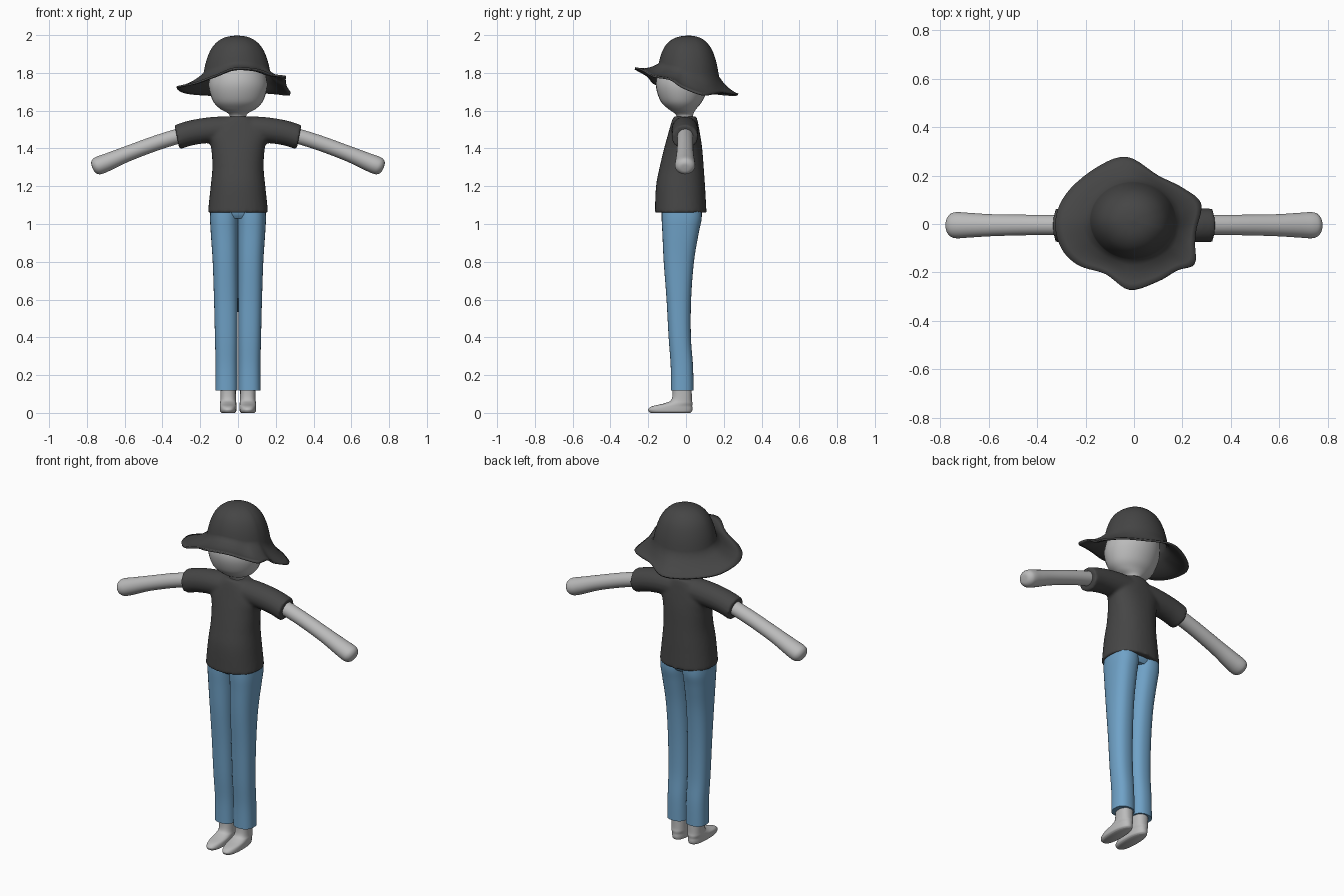
import bpy, bmesh, math
from mathutils import Vector

if "Cube" in bpy.data.objects:
    bpy.data.objects.remove(bpy.data.objects["Cube"])


def material(name, rgb):
    m = bpy.data.materials.new(name)
    m.diffuse_color = (*rgb, 1)
    m.use_nodes = True
    m.node_tree.nodes["Principled BSDF"].inputs["Base Color"].default_value = m.diffuse_color
    return m


SKIN = material("light grey skin", (0.50, 0.50, 0.50))
DARK = material("charcoal cloth", (0.06, 0.06, 0.06))
DENIM = material("blue denim", (0.16, 0.36, 0.57))


def spline(points, steps, closed=False):
    """Catmull-Rom curve through tuples of any length."""
    n = len(points)
    pick = (lambda i: points[i % n]) if closed else (lambda i: points[max(0, min(n - 1, i))])
    out = []
    for i in range(n if closed else n - 1):
        quads = list(zip(pick(i - 1), pick(i), pick(i + 1), pick(i + 2)))
        for s in range(steps):
            t = s / steps
            out.append(tuple(0.5 * (2 * b + (c - a) * t + (2 * a - 5 * b + 4 * c - d) * t * t
                                    + (3 * b - a - 3 * c + d) * t ** 3) for a, b, c, d in quads))
    if not closed:
        out.append(tuple(points[-1]))
    return out


def skin_rings(bm, rings, caps=True):
    rows = [[bm.verts.new(p) for p in ring] for ring in rings]
    n = len(rows[0])
    for lo, hi in zip(rows, rows[1:]):
        for k in range(n):
            bm.faces.new((lo[k], lo[(k + 1) % n], hi[(k + 1) % n], hi[k]))
    if caps:
        bm.faces.new(rows[0])
        bm.faces.new(rows[-1])


def add_loft(bm, stations, steps=5, sides=32, power=1.0):
    """Station: x, y, z, radius in the xz plane, radius in y, tilt in degrees."""
    rings = []
    sup = lambda v: math.copysign(abs(v) ** power, v)
    for x, y, z, a, b, tilt in spline(stations, steps):
        t = math.radians(tilt)
        ring = []
        for k in range(sides):
            ang = math.tau * k / sides
            u, v = a * sup(math.cos(ang)), b * sup(math.sin(ang))
            ring.append((x + u * math.cos(t), y + v, z + u * math.sin(t)))
        rings.append(ring)
    skin_rings(bm, rings)


def finish(name, bm, mat, mirror=False):
    bmesh.ops.recalc_face_normals(bm, faces=bm.faces)
    me = bpy.data.meshes.new(name)
    bm.to_mesh(me)
    bm.free()
    me.materials.append(mat)
    me.shade_smooth()
    me.set_sharp_from_angle(angle=math.radians(50))
    ob = bpy.data.objects.new(name, me)
    bpy.context.collection.objects.link(ob)
    if mirror:
        ob.modifiers.new("mirror", 'MIRROR').use_mirror_merge = False
    return ob


def loft(name, mat, stations, mirror=False, **kw):
    bm = bmesh.new()
    add_loft(bm, stations, **kw)
    return finish(name, bm, mat, mirror)


# Head and neck in one turned shape
loft("head", SKIN, [
    (0, -0.005, 1.50, .045, .045, 0), (0, -0.005, 1.56, .042, .042, 0),
    (0, -0.010, 1.585, .052, .050, 0), (0, -0.020, 1.61, .095, .075, 0),
    (0, -0.024, 1.65, .132, .110, 0), (0, -0.020, 1.72, .154, .138, 0),
    (0, -0.012, 1.78, .150, .142, 0), (0, 0, 1.85, .128, .122, 0),
    (0, 0.005, 1.91, .080, .080, 0), (0, 0.005, 1.94, .010, .010, 0)])

# Arms with rounded ends
loft("arm", SKIN, [
    (.26, -.004, 1.482, .040, .042, 70), (.42, -.004, 1.433, .040, .042, 69),
    (.58, -.005, 1.374, .041, .045, 68), (.68, -.005, 1.332, .046, .051, 67),
    (.73, -.005, 1.312, .048, .054, 67), (.753, -.005, 1.303, .043, .048, 67),
    (.767, -.005, 1.297, .027, .030, 67), (.770, -.005, 1.296, .003, .003, 67)], True)

# Feet: soles narrowing upward into ankles
loft("foot", SKIN, [
    (.052, -.083, .000, .034, .105, 0), (.052, -.083, .007, .042, .114, 0),
    (.052, -.083, .020, .044, .117, 0), (.052, -.072, .036, .044, .105, 0),
    (.052, -.038, .052, .043, .072, 0), (.052, -.022, .075, .041, .053, 0),
    (.053, -.020, .150, .041, .050, 0)], True, power=0.85)

# Trouser legs
loft("trouser_leg", DENIM, [
    (.061, -.020, .118, .059, .060, 0), (.061, -.022, .25, .058, .059, 0),
    (.062, -.033, .40, .060, .059, 0), (.064, -.038, .60, .063, .065, 0),
    (.067, -.038, .80, .067, .080, 0), (.071, -.029, .95, .073, .096, 0),
    (.072, -.023, 1.03, .076, .106, 0), (.070, -.023, 1.10, .074, .105, 0)],
    True, power=0.85)
# Hip band bridging both legs
loft("trouser_hips", DENIM, [
    (0, -.022, 1.03, .120, .085, 0), (0, -.022, 1.055, .138, .098, 0),
    (0, -.022, 1.10, .140, .104, 0)], power=0.85)

# Shirt: torso and sleeve bar fused, then softened
bm = bmesh.new()
add_loft(bm, [
    (0, -.028, 1.06, .160, .137, 0), (0, -.029, 1.20, .145, .130, 0),
    (0, -.023, 1.30, .136, .117, 0), (0, -.015, 1.40, .142, .101, 0),
    (0, -.010, 1.48, .160, .084, 0), (0, -.007, 1.54, .110, .070, 0),
    (0, -.005, 1.570, .064, .060, 0)], power=0.9)
half = [(.323, -.006, 1.459, .066, .070, 79), (.25, -.006, 1.482, .066, .070, 80),
        (.16, -.006, 1.496, .068, .071, 84), (.07, -.006, 1.500, .070, .071, 88)]
add_loft(bm, half + [(-x, y, z, a, b, 180 - t) for x, y, z, a, b, t in reversed(half)])
shirt = finish("shirt", bm, DARK)
rm = shirt.modifiers.new("fuse", 'REMESH')
rm.mode, rm.voxel_size, rm.use_smooth_shade = 'VOXEL', 0.009, True
sm = shirt.modifiers.new("soften", 'SMOOTH')
sm.factor, sm.iterations = 0.5, 6

# Floppy hat: domed crown flowing into a wavy brim
edge = spline([
    (.258, -.02, 1.73), (.277, .085, 1.69), (.20, .15, 1.695), (.10, .20, 1.70),
    (-.03, .277, 1.69), (-.16, .23, 1.688), (-.28, .125, 1.70), (-.325, .01, 1.725),
    (-.30, -.10, 1.735), (-.23, -.17, 1.75), (-.12, -.205, 1.79), (-.02, -.27, 1.828),
    (.10, -.235, 1.822), (.18, -.19, 1.795), (.25, -.165, 1.785), (.252, -.08, 1.77)], 5, True)
crown = spline([(.01, 1), (.30, .965), (.55, .86), (.76, .66), (.91, .35), (1, 0)], 3)
centre = Vector((-.005, .015))
rings = []
bases = []
for x, y, z in edge:
    d = (Vector((x, y)) - centre).normalized()
    bases.append(Vector((centre.x + .178 * d.x, centre.y + .160 * d.y, 1.805 + .5 * (z - 1.74))))
for r, h in crown:
    rings.append([(centre.x + r * (b.x - centre.x), centre.y + r * (b.y - centre.y),
                   b.z + h * (1.998 - b.z)) for b in bases])
for t in (.2, .4, .6, .8, 1):
    sag = -.035 * t * (1 - t) * 1.6
    ring = []
    for b, e in zip(bases, edge):
        p = b.lerp(Vector(e), t)
        ring.append((p.x, p.y, p.z + sag))
    rings.append(ring)
bm = bmesh.new()
skin_rings(bm, rings, caps=False)
bmesh.ops.contextual_create(bm, geom=[e for e in bm.edges if e.is_boundary
                                      and e.verts[0].co.z > 1.95])
hat = finish("sun_hat", bm, DARK)
if hat.data.polygons[0].normal.z < 0:
    hat.data.flip_normals()
sol = hat.modifiers.new("thickness", 'SOLIDIFY')
sol.thickness, sol.offset = 0.010, -1
